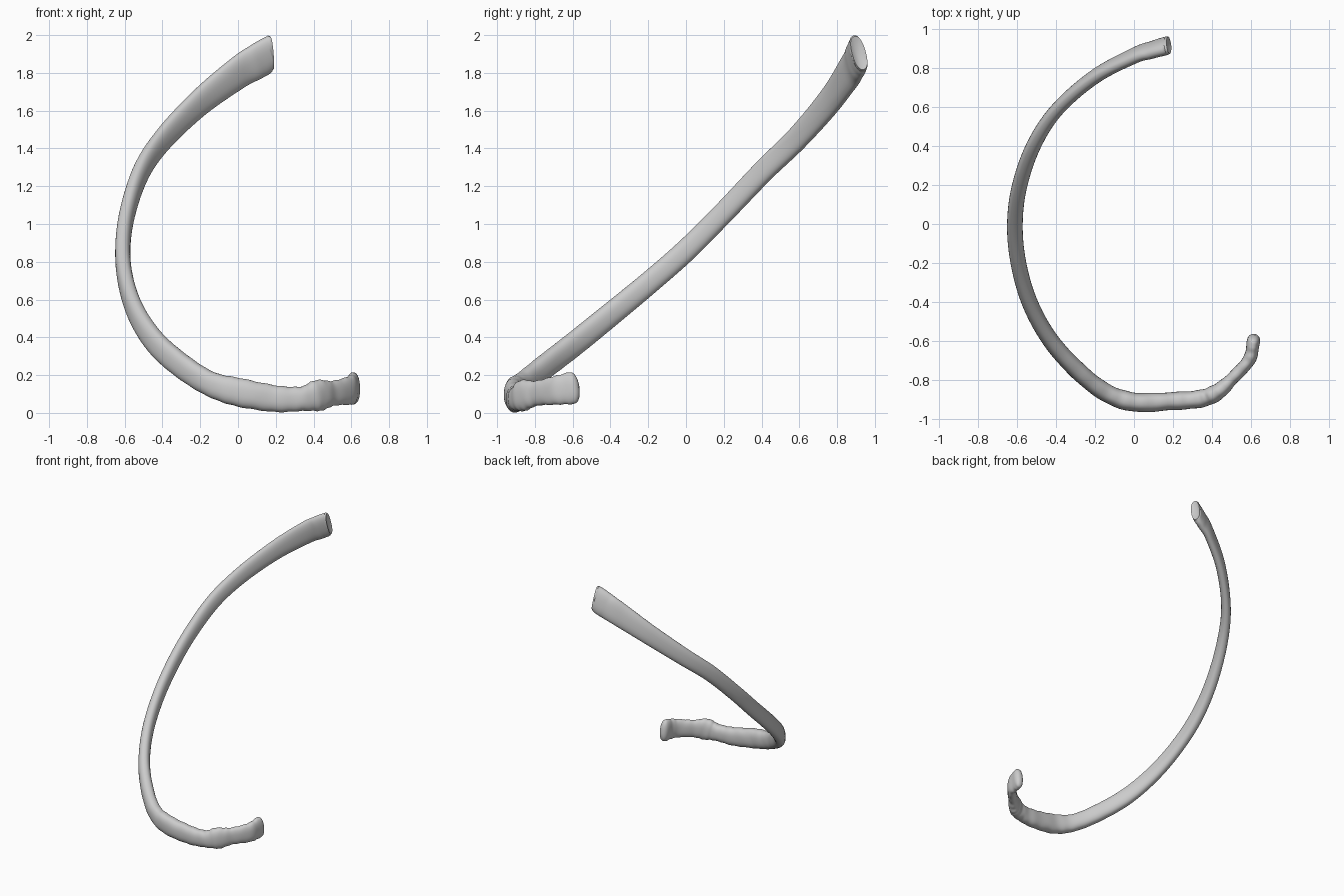
import bpy, bmesh, math
from mathutils import Vector

if "Cube" in bpy.data.objects:
    bpy.data.objects.remove(bpy.data.objects["Cube"])

# Stations along the bone: x, y, z, section height, section thickness, roll (deg)
STATIONS = [
    (0.175, 0.915, 1.905, 0.195, 0.08, 14),
    (0.10, 0.895, 1.86, 0.19, 0.075, 14),
    (0.00, 0.862, 1.80, 0.178, 0.07, 12),
    (-0.20, 0.755, 1.645, 0.15, 0.07, 8),
    (-0.39, 0.59, 1.455, 0.13, 0.07, 4),
    (-0.51, 0.41, 1.28, 0.12, 0.075, 0),
    (-0.585, 0.20, 1.06, 0.115, 0.078, 0),
    (-0.61, 0.00, 0.86, 0.118, 0.08, 0),
    (-0.592, -0.20, 0.685, 0.12, 0.08, 0),
    (-0.535, -0.40, 0.52, 0.125, 0.082, 0),
    (-0.435, -0.585, 0.37, 0.13, 0.085, 0),
    (-0.30, -0.74, 0.25, 0.13, 0.09, 0),
    (-0.15, -0.86, 0.155, 0.13, 0.092, 0),
    (0.00, -0.912, 0.11, 0.15, 0.098, 0),
    (0.20, -0.907, 0.075, 0.14, 0.092, 0),
    (0.34, -0.895, 0.075, 0.13, 0.09, 0),
    (0.425, -0.862, 0.092, 0.165, 0.085, 0),
    (0.50, -0.795, 0.103, 0.132, 0.065, 0),
    (0.59, -0.695, 0.118, 0.15, 0.066, 0),
    (0.612, -0.60, 0.132, 0.172, 0.066, 0),
]
SIDES, STEPS = 32, 10


def catmull(p0, p1, p2, p3, t):
    return [0.5 * (2*b + (c-a)*t + (2*a-5*b+4*c-d)*t*t + (3*b-a-3*c+d)*t**3)
            for a, b, c, d in zip(p0, p1, p2, p3)]


def smooth_path(pts):
    ext = [[2*a-b for a, b in zip(pts[0], pts[1])]] + list(pts)
    ext.append([2*a-b for a, b in zip(pts[-1], pts[-2])])
    out = [catmull(*ext[i:i+4], s/STEPS) for i in range(len(pts)-1) for s in range(STEPS)]
    return out + [list(pts[-1])]


def spow(v, e):
    return math.copysign(abs(v)**e, v)


bm = bmesh.new()
rings = []


def add_ring(st, tangent, scale=1.0, shift=0.0):
    """Rounded flat section standing upright across the path."""
    c = Vector(st[:3]) + tangent*shift
    side = tangent.cross(Vector((0, 0, 1))).normalized()
    up = side.cross(tangent).normalized()
    r = math.radians(st[5])
    up, side = up*math.cos(r) - side*math.sin(r), side*math.cos(r) + up*math.sin(r)
    ring = []
    for k in range(SIDES):
        a = 2*math.pi*k/SIDES
        ring.append(bm.verts.new(c + up*(spow(math.cos(a), 0.85)*st[3]/2*scale)
                                 + side*(spow(math.sin(a), 0.85)*st[4]/2*scale)))
    rings.append(ring)


path = smooth_path(STATIONS)
n = len(path)
for i, st in enumerate(path):
    t = (Vector(path[min(i+1, n-1)][:3]) - Vector(path[max(i-1, 0)][:3])).normalized()
    if i == 0:
        # vertebral end: face nearly upright, slightly dished
        t = Vector((-0.95, -0.24, -0.14)).normalized()
        add_ring(st, t, 0.4, 0.008)
        add_ring(st, t, 0.75, 0.0)
        add_ring(st, t, 0.93, -0.004)
        add_ring(st, t, 1.0, 0.008)
        continue
    if i < 9:
        t = t.lerp(Vector((-0.95, -0.24, -0.14)).normalized(), 1-i/9).normalized()
    # gentle ripples on the front half
    w = max(0, min(1, (i/n-0.5)*5))
    st[3] *= 1 + 0.025*w*math.sin(i*1.25)
    st[4] *= 1 + 0.03*w*math.sin(i*0.8+1)
    add_ring(st, t)
    if i == n-1:
        # rounded front tip
        for k in range(1, 6):
            a = k/6*math.pi/2
            add_ring(st, t, math.cos(a), 0.036*math.sin(a))

for a, b in zip(rings, rings[1:]):
    for k in range(SIDES):
        m = (k+1) % SIDES
        bm.faces.new((a[k], a[m], b[m], b[k]))
bm.faces.new(rings[0])
bm.faces.new(rings[-1])
bmesh.ops.recalc_face_normals(bm, faces=bm.faces)

mesh = bpy.data.meshes.new("rib_bone")
bm.to_mesh(mesh)
bm.free()
rib = bpy.data.objects.new("rib_bone", mesh)
bpy.context.collection.objects.link(rib)
bpy.context.view_layer.objects.active = rib
rib.select_set(True)
bpy.ops.object.shade_smooth_by_angle(angle=math.radians(50))
